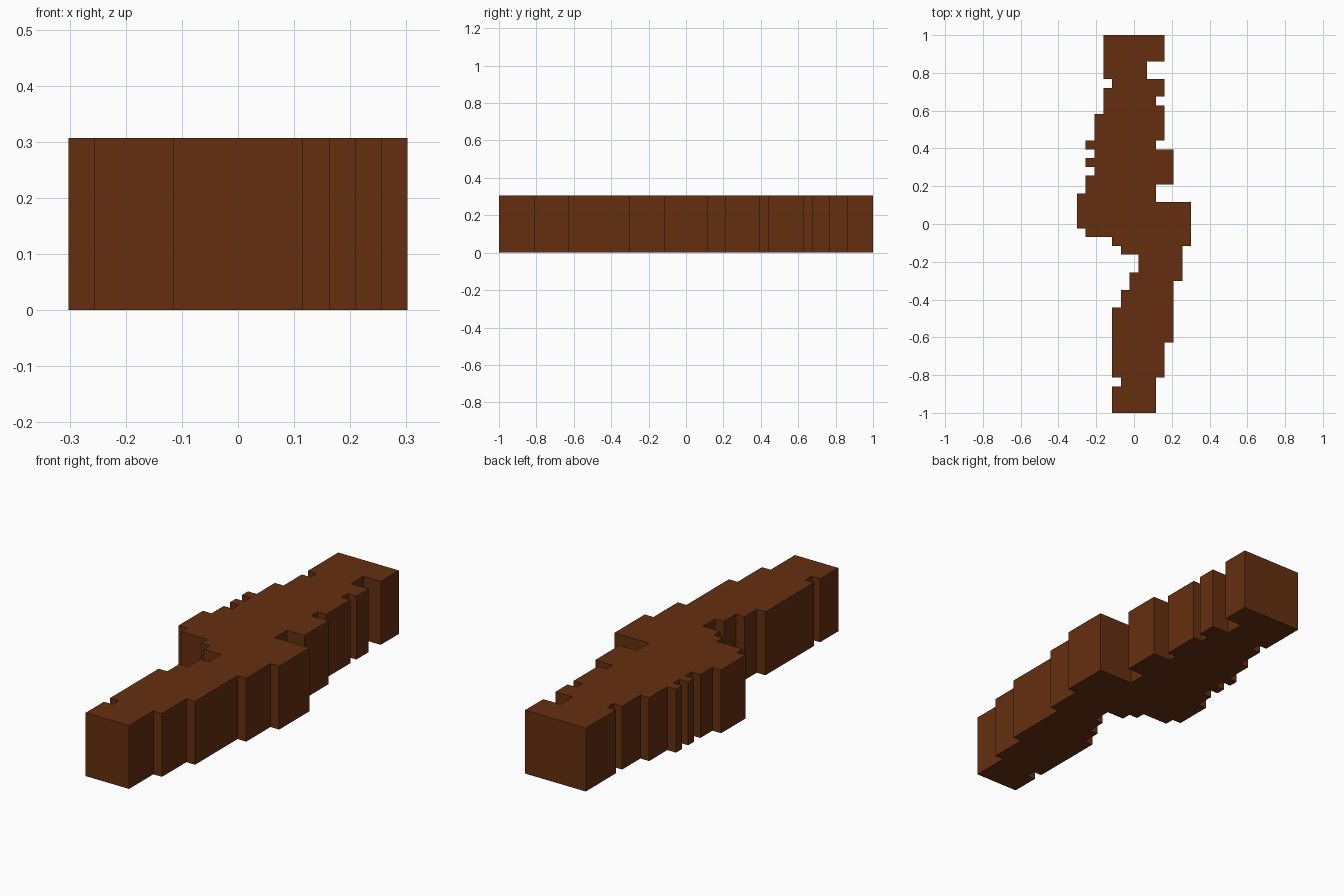
import bpy
import bmesh

cube = bpy.data.objects.get("Cube")
if cube:
    bpy.data.objects.remove(cube, do_unlink=True)

CELL = 2 / 43      # pixel size of the stepped outline
COLS, ROWS = 13, 43
HEIGHT = 0.307

# Each step: (row where the step ends, column of the edge), front to back
LEFT_EDGE = [(3, 4), (4, 5), (12, 4), (14, 5), (16, 6), (18, 7), (19, 5),
             (20, 4), (21, 1), (25, 0), (27, 1), (28, 2), (29, 1), (30, 2),
             (31, 1), (34, 2), (37, 3), (38, 4), (43, 3)]
RIGHT_EDGE = [(4, 9), (8, 10), (15, 11), (19, 12), (24, 13), (26, 9), (30, 11),
              (31, 9), (35, 10), (36, 9), (38, 10), (40, 8), (43, 10)]


def stair(steps):
    """Turn steps into corner points running from front to back."""
    points, start = [], 0
    for end, col in steps:
        points += [(col, start), (col, end)]
        start = end
    return points


def make_material(name, color):
    mat = bpy.data.materials.new(name)
    mat.use_nodes = True
    mat.diffuse_color = color
    for node in mat.node_tree.nodes:
        if node.type == 'BSDF_PRINCIPLED':
            node.inputs["Base Color"].default_value = color
    return mat


# Stepped outline, counter-clockwise from above, extruded into a slab
outline = stair(RIGHT_EDGE) + stair(LEFT_EDGE)[::-1]
bm = bmesh.new()
verts = [bm.verts.new(((c - COLS / 2) * CELL, (r - ROWS / 2) * CELL, 0))
         for c, r in outline]
base = bm.faces.new(verts)
result = bmesh.ops.extrude_face_region(bm, geom=[base], use_keep_orig=True)
top = [g for g in result["geom"] if isinstance(g, bmesh.types.BMVert)]
bmesh.ops.translate(bm, verts=top, vec=(0, 0, HEIGHT))
bmesh.ops.recalc_face_normals(bm, faces=bm.faces)

mesh = bpy.data.meshes.new("stepped_slab")
bm.to_mesh(mesh)
bm.free()
mesh.materials.append(make_material("dark brown", (0.13, 0.028, 0.005, 1)))
slab = bpy.data.objects.new("stepped_slab", mesh)
bpy.context.collection.objects.link(slab)
